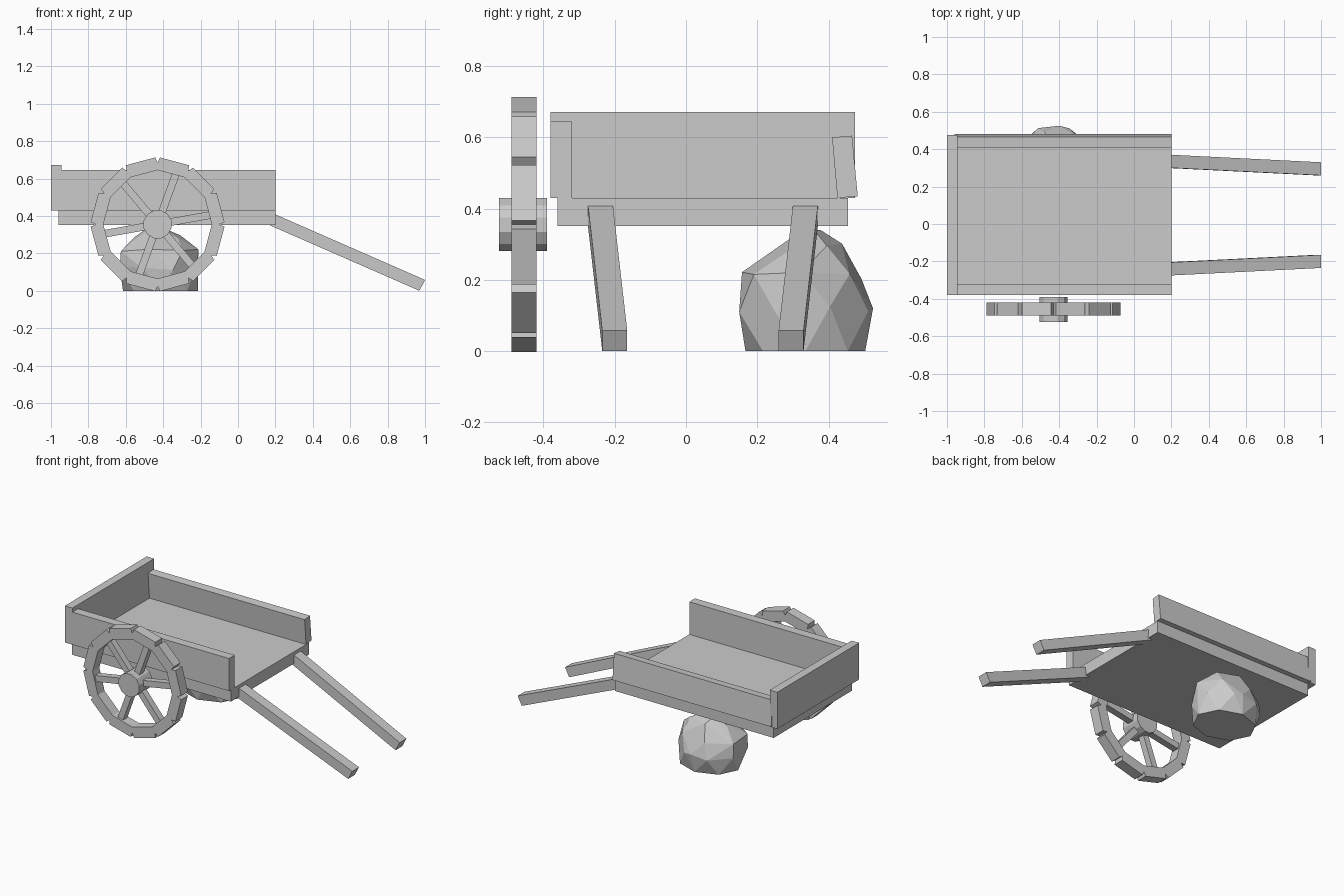
import bpy, bmesh, math
from mathutils import Vector, Matrix

if "Cube" in bpy.data.objects:
    bpy.data.objects.remove(bpy.data.objects["Cube"])


def finish(name, bm):
    bmesh.ops.recalc_face_normals(bm, faces=bm.faces)
    me = bpy.data.meshes.new(name)
    bm.to_mesh(me)
    bm.free()
    ob = bpy.data.objects.new(name, me)
    bpy.context.collection.objects.link(ob)
    return ob


def prism(name, profile, offset):
    """Extrude a closed 3D outline along an offset vector."""
    bm = bmesh.new()
    face = bm.faces.new([bm.verts.new(p) for p in profile])
    out = bmesh.ops.extrude_face_region(bm, geom=[face], use_keep_orig=True)
    verts = [g for g in out["geom"] if isinstance(g, bmesh.types.BMVert)]
    bmesh.ops.translate(bm, verts=verts, vec=Vector(offset))
    return finish(name, bm)


def box(name, x0, x1, y0, y1, z0, z1):
    return prism(name, [(x0, y0, z0), (x0, y1, z0), (x0, y1, z1), (x0, y0, z1)],
                 (x1 - x0, 0, 0))


# Cart bed and boards
box("bed_floor", -0.96, 0.20, -0.36, 0.455, 0.352, 0.43)
box("tail_board", -1.0, -0.945, -0.38, 0.475, 0.43, 0.672)
box("front_side_board", -0.95, 0.20, -0.38, -0.32, 0.43, 0.645)
# The far side board leans slightly inwards
prism("back_side_board",
      [(-0.96, 0.425, 0.43), (-0.96, 0.482, 0.435), (-0.96, 0.466, 0.605), (-0.96, 0.41, 0.60)],
      (1.16, 0, 0))

# Handles sloping down to the ground
for name, y0, y1 in (("front_handle", -0.275, -0.235), ("back_handle", 0.30, 0.26)):
    prism(name, [(0.17, y0, 0.35), (0.17, y0 + 0.07, 0.35),
                 (0.20, y0 + 0.07, 0.408), (0.20, y0, 0.408)],
          (0.80, y1 - y0, -0.35))

# Wheel
CX, CZ = -0.43, 0.355


def polar(r, deg, y):
    a = math.radians(deg)
    return (CX + r * math.cos(a), y, CZ + r * math.sin(a))


# Rim: twelve segments with small notches at the joints
bm = bmesh.new()
rings = []
for y in (-0.49, -0.42):
    outer, inner = [], []
    for k in range(12):
        a = 30 * k
        outer += [bm.verts.new(polar(r, a + d, y))
                  for r, d in ((0.358, -2), (0.330, 0), (0.358, 2))]
        inner.append(bm.verts.new(polar(0.29, a, y)))
    rings.append((outer, inner))
    for k in range(12):
        n = (k + 1) % 12
        bm.faces.new([inner[k], outer[3 * k + 1], outer[3 * k + 2],
                      outer[3 * n], outer[3 * n + 1], inner[n]])
for a, b in zip(rings[0], rings[1]):
    for i in range(len(a)):
        j = (i + 1) % len(a)
        bm.faces.new([a[i], a[j], b[j], b[i]])
finish("wheel_rim", bm)

# Hub
prism("wheel_hub", [polar(0.077, 30 * k + 15, -0.525) for k in range(12)], (0, 0.135, 0))

# Spokes
for k in range(6):
    a = math.radians(10 + 60 * k)
    u = Vector((math.cos(a), 0, math.sin(a)))
    w = Vector((-math.sin(a), 0, math.cos(a))) * 0.02
    start = Vector((CX, -0.455, CZ)) + u * 0.05
    t = Vector((0, 0.022, 0))
    prism("wheel_spoke_%d" % (k + 1),
          [start - w - t, start + w - t, start + w + t, start - w + t], u * 0.245)

# Boulder propping up the wheel-less side: hull of a few uneven rings
bm = bmesh.new()
# (z, x centre, y centre, x radius, y radius, sides, start angle)
for z, cx, cy, rx, ry, n, a0 in ((0.0, -0.415, 0.335, 0.20, 0.168, 8, 0),
                                 (0.115, -0.43, 0.331, 0.218, 0.196, 8, 22),
                                 (0.21, -0.43, 0.325, 0.218, 0.172, 7, 0),
                                 (0.29, -0.42, 0.35, 0.13, 0.09, 5, 30),
                                 (0.34, -0.45, 0.355, 0.04, 0.03, 3, 10)):
    for k in range(n):
        a = math.radians(a0) + math.tau * k / n
        wob = 0.012 * math.sin(5 * k + 9 * z) if 0 < z < 0.3 else 0
        bm.verts.new((cx + rx * math.cos(a), cy + ry * math.sin(a), z + wob))
# outermost point at the back
bm.verts.new((-0.40, 0.525, 0.12))
res = bmesh.ops.convex_hull(bm, input=bm.verts[:])
bmesh.ops.delete(bm, geom=list({v for v in res["geom_interior"]
                                if isinstance(v, bmesh.types.BMVert)}), context='VERTS')
bmesh.ops.dissolve_limit(bm, angle_limit=math.radians(6), verts=bm.verts[:], edges=bm.edges[:])
finish("boulder", bm)
